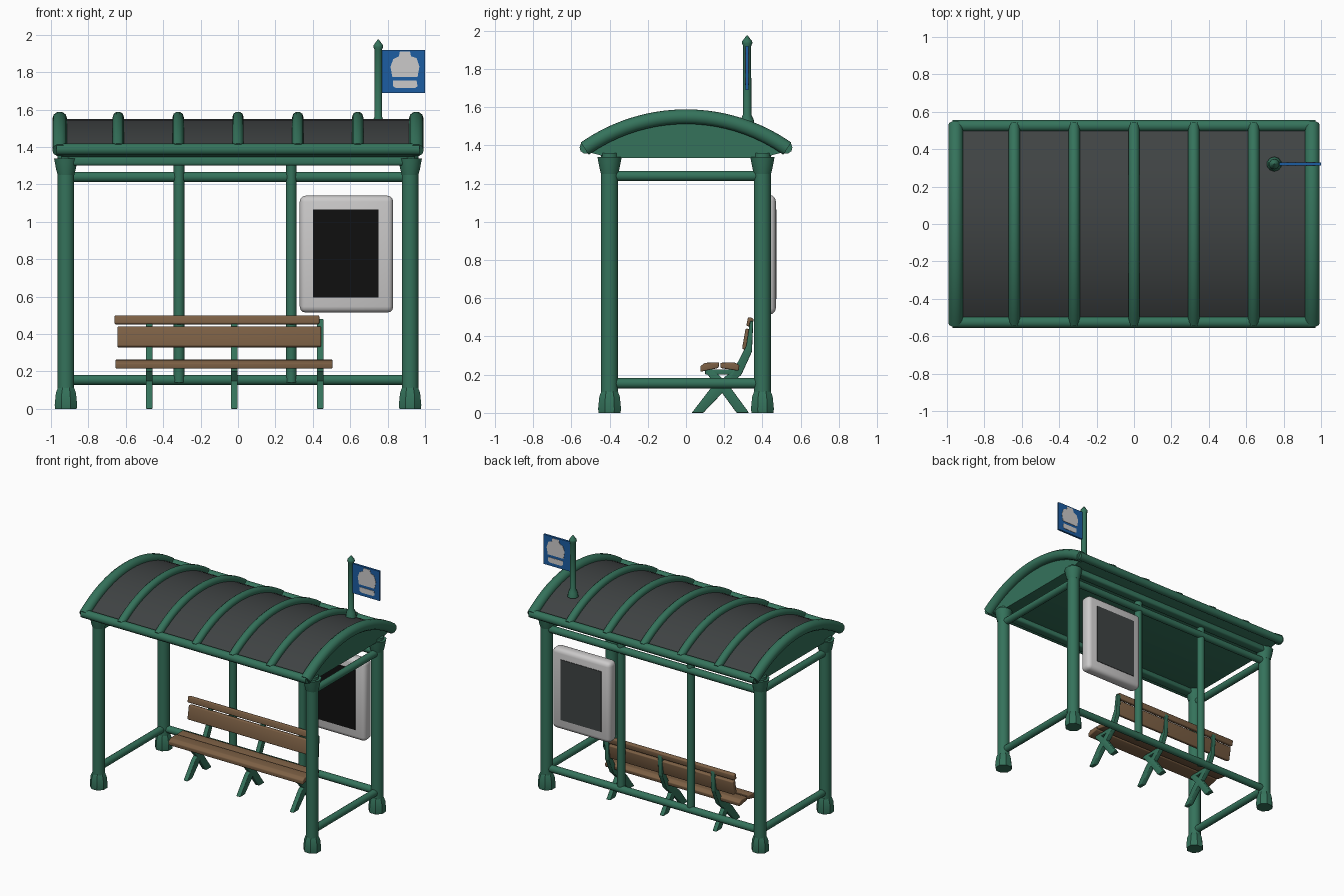
import bpy, bmesh, math
from mathutils import Vector

cube = bpy.data.objects.get("Cube")
if cube:
    bpy.data.objects.remove(cube, do_unlink=True)


def material(name, rgb):
    m = bpy.data.materials.new(name)
    m.use_nodes = True
    m.diffuse_color = (*rgb, 1)
    m.node_tree.nodes["Principled BSDF"].inputs["Base Color"].default_value = (*rgb, 1)
    return m


GREEN = material("painted green", (0.035, 0.17, 0.105))
SLATE = material("slate grey", (0.05, 0.056, 0.057))
BLACK = material("screen black", (0.005, 0.005, 0.005))
WOOD = material("bench wood", (0.2, 0.115, 0.058))
PALE = material("pale grey", (0.6, 0.59, 0.59))
BLUE = material("sign blue", (0.012, 0.11, 0.36))


def finish(obj, *mats, angle=40):
    for m in mats:
        obj.data.materials.append(m)
    bpy.ops.object.select_all(action='DESELECT')
    obj.select_set(True)
    bpy.context.view_layer.objects.active = obj
    if obj.type == 'CURVE':
        bpy.ops.object.convert(target='MESH')
    bpy.ops.object.shade_smooth_by_angle(angle=math.radians(angle))
    return obj


def add(name, data):
    obj = bpy.data.objects.new(name, data)
    bpy.context.collection.objects.link(obj)
    return obj


def tube(name, points, radius, mat=GREEN):
    """Round bar following a list of points."""
    c = bpy.data.curves.new(name, 'CURVE')
    c.dimensions = '3D'
    c.bevel_depth, c.bevel_resolution, c.use_fill_caps = radius, 3, True
    s = c.splines.new('POLY')
    s.points.add(len(points) - 1)
    for p, co in zip(s.points, points):
        p.co = (*co, 1)
    return finish(add(name, c), mat)


def lathe(name, x, y, profile, sides=16, mat=GREEN):
    """Turned part from (radius, height) pairs."""
    bm = bmesh.new()
    rings = []
    for r, z in profile:
        rings.append([bm.verts.new((x + r * math.cos(a), y + r * math.sin(a), z))
                      for a in (math.tau * (i + 0.5) / sides for i in range(sides))])
    for a, b in zip(rings, rings[1:]):
        for i in range(sides):
            j = (i + 1) % sides
            bm.faces.new((a[i], a[j], b[j], b[i]))
    bm.faces.new(rings[0][::-1])
    bm.faces.new(rings[-1])
    me = bpy.data.meshes.new(name)
    bm.to_mesh(me)
    bm.free()
    return finish(add(name, me), mat)


def prism(name, outline, lo, hi, mats, axis='x', bevel=0, top_rule=None):
    """Outline extruded along x (outline is y, z) or y (outline is x, z)."""
    bm = bmesh.new()
    place = (lambda u, v, t: (t, u, v)) if axis == 'x' else (lambda u, v, t: (u, t, v))
    face = bm.faces.new([bm.verts.new(place(u, v, lo)) for u, v in outline])
    ext = bmesh.ops.extrude_face_region(bm, geom=[face])
    moved = [g for g in ext["geom"] if isinstance(g, bmesh.types.BMVert)]
    bmesh.ops.translate(bm, verts=moved, vec=Vector(place(0, 0, hi - lo)))
    bmesh.ops.recalc_face_normals(bm, faces=bm.faces)
    if bevel:
        bmesh.ops.bevel(bm, geom=bm.edges[:], offset=bevel, segments=3, profile=0.5, affect='EDGES')
    if top_rule:
        for f in bm.faces:
            f.material_index = int(top_rule(f))
    me = bpy.data.meshes.new(name)
    bm.to_mesh(me)
    bm.free()
    return finish(add(name, me), *mats)


def rect(u0, u1, v0, v1):
    return [(u0, v0), (u1, v0), (u1, v1), (u0, v1)]


def arch(radius, half, steps=20, centre=0.626):
    ys = [-half + 2 * half * i / steps for i in range(steps + 1)]
    return [(y, centre + math.sqrt(radius ** 2 - y ** 2)) for y in ys]


# Corner posts with feet and capitals
PX, PY = 0.92, 0.4
for sx, side in ((1, "left"), (-1, "right")):
    for sy, end in ((-1, "front"), (1, "back")):
        x, y = sx * PX, sy * PY
        lathe(f"{end}_{side}_post", x, y, [(0.045, 0.05), (0.045, 1.36)])
        lathe(f"{end}_{side}_foot", x, y, [(0.062, 0), (0.065, 0.02), (0.058, 0.085), (0.046, 0.115)], 8)
        lathe(f"{end}_{side}_capital", x, y, [(0.046, 1.25), (0.054, 1.28), (0.06, 1.31), (0.066, 1.34)], 12)
    # Side rails
    for z, level in ((0.155, "lower"), (1.24, "upper")):
        tube(f"{side}_{level}_rail", [(sx * PX, -PY, z), (sx * PX, PY, z)], 0.028)

# Back rails and intermediate posts
for z, level in ((0.155, "lower"), (1.24, "upper")):
    tube(f"back_{level}_rail", [(-PX, PY, z), (PX, PY, z)], 0.028)
for x, side in ((-0.315, "right"), (0.285, "left")):
    tube(f"back_{side}_middle_post", [(x, 0.39, 0.14), (x, 0.39, 1.34)], 0.029)

# Vaulted roof: slate skin on top, green gables and ceiling
prism("roof_vault", arch(0.924, 0.525) + [(0.53, 1.37), (0.4, 1.335), (-0.4, 1.335), (-0.53, 1.37)],
      -0.945, 0.945, (GREEN, SLATE), top_rule=lambda f: f.normal.z > 0.5)

# Eave tubes and header beams
for sy, end in ((-1, "front"), (1, "back")):
    tube(f"{end}_eave", [(-0.97, sy * 0.525, 1.388), (0.97, sy * 0.525, 1.388)], 0.032)
    prism(f"{end}_header", rect(sy * 0.41 - 0.035, sy * 0.41 + 0.035, 1.3, 1.35), -0.95, 0.95, (GREEN,), bevel=0.015)

# Arched ribs, thicker at both ends
for i in range(-3, 4):
    outer = abs(i) == 3
    x = math.copysign(0.953, i) if outer else i * 0.32
    r = 0.04 if outer else 0.03
    tube(f"roof_rib_{i + 4}", [(x, y, z) for y, z in arch(0.964 - r, 0.53)], r)

# Sign pole and flag
lathe("sign_pole", 0.75, 0.32, [(0.04, 1.5), (0.034, 1.535), (0.022, 1.56), (0.021, 1.92), (0.028, 1.935),
                                (0.026, 1.945), (0.003, 1.975)], 10)
prism("sign_panel", rect(0.765, 1.0, 1.69, 1.92), 0.312, 0.328, (BLUE,), axis='y')

# Simple vehicle pictogram on both sides of the flag
body = [(0.825, 1.775), (0.96, 1.775), (0.97, 1.83), (0.955, 1.875), (0.925, 1.885),
        (0.92, 1.91), (0.865, 1.91), (0.86, 1.885), (0.83, 1.87), (0.815, 1.83)]
base = [(0.83, 1.725), (0.845, 1.715), (0.945, 1.715), (0.96, 1.725), (0.955, 1.755), (0.83, 1.755)]
for y, side in ((0.3095, "front"), (0.3275, "back")):
    prism(f"pictogram_body_{side}", body, y, y + 0.003, (PALE,), axis='y')
    prism(f"pictogram_base_{side}", base, y, y + 0.003, (PALE,), axis='y')

# Display case beside the bench
prism("display_frame", rect(0.33, 0.83, 0.515, 1.14), 0.375, 0.47, (PALE,), axis='y', bevel=0.032)
prism("display_front_screen", rect(0.4, 0.75, 0.595, 1.065), 0.371, 0.378, (BLACK,), axis='y')
prism("display_back_panel", rect(0.4, 0.75, 0.595, 1.065), 0.467, 0.474, (SLATE,), axis='y')

# Bench planks
prism("seat_front_plank", [(0.075, 0.215), (0.17, 0.235), (0.175, 0.265), (0.1, 0.262), (0.075, 0.245)],
      -0.655, 0.505, (WOOD,), bevel=0.006)
prism("seat_back_plank", [(0.18, 0.235), (0.275, 0.22), (0.28, 0.25), (0.25, 0.265), (0.18, 0.262)],
      -0.655, 0.505, (WOOD,), bevel=0.006)
prism("backrest_lower_plank", [(0.293, 0.335), (0.328, 0.325), (0.348, 0.435), (0.312, 0.442)],
      -0.645, 0.445, (WOOD,), bevel=0.008)
prism("backrest_upper_plank", [(0.315, 0.455), (0.348, 0.45), (0.354, 0.495), (0.325, 0.502)],
      -0.66, 0.435, (WOOD,), bevel=0.008)

# Bench supports: long bar up the backrest, crossing leg, seat bracket
for i, x in enumerate((-0.475, -0.02, 0.44), 1):
    lo, hi = x - 0.018, x + 0.018
    prism(f"bench_upright_{i}", [(0.03, 0), (0.09, 0), (0.21, 0.125), (0.29, 0.2), (0.345, 0.32), (0.352, 0.48),
                                 (0.335, 0.48), (0.315, 0.35), (0.25, 0.225), (0.13, 0.13)], lo, hi, (GREEN,), bevel=0.005)
    prism(f"bench_rear_leg_{i}", [(0.265, 0), (0.33, 0), (0.22, 0.15), (0.145, 0.225), (0.1, 0.215), (0.17, 0.13)],
          lo, hi, (GREEN,), bevel=0.005)
    prism(f"seat_bracket_{i}", rect(0.1, 0.27, 0.2, 0.228), lo, hi, (GREEN,), bevel=0.005)
